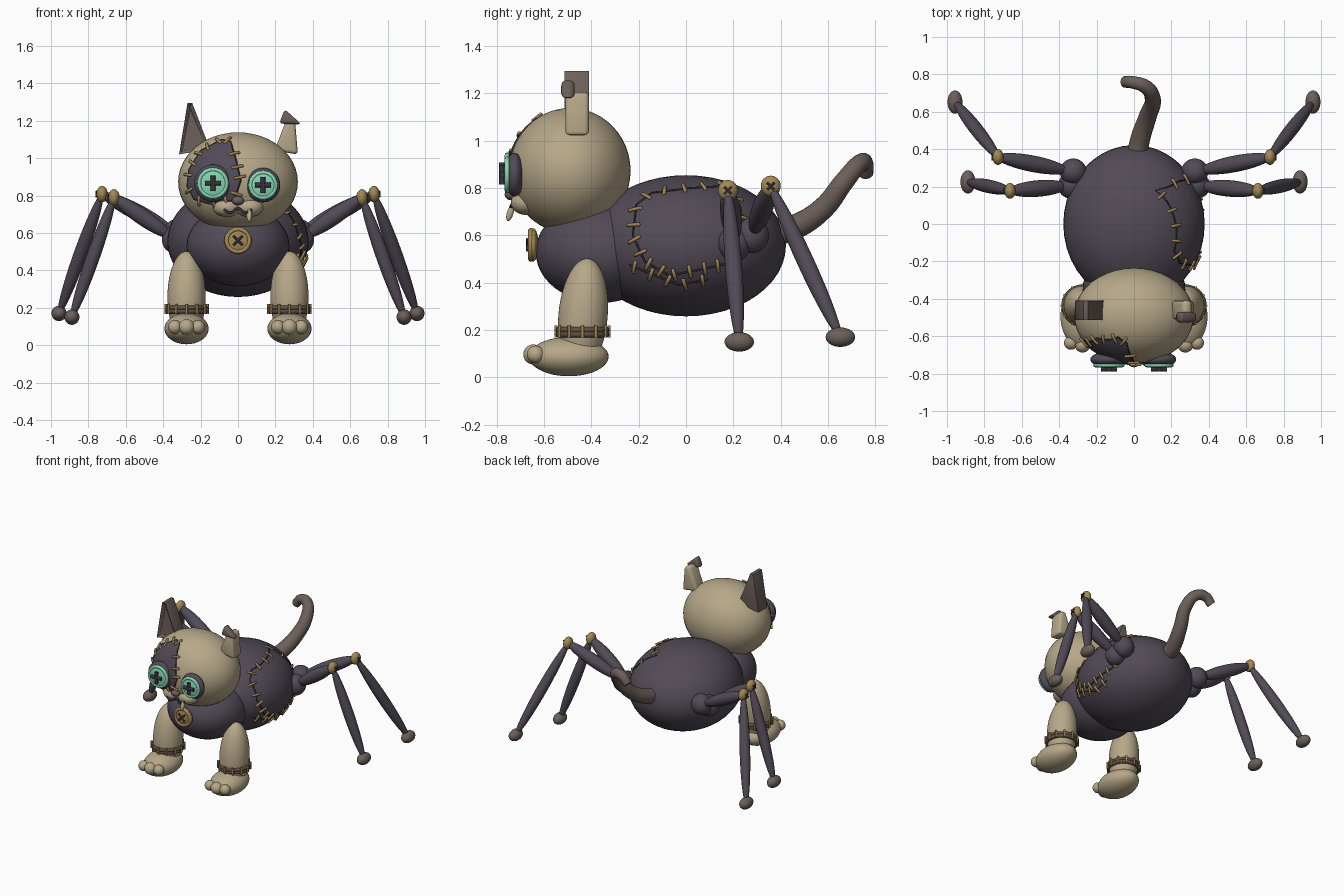
import bpy, bmesh, math
from mathutils import Vector, Matrix

if "Cube" in bpy.data.objects:
    bpy.data.objects.remove(bpy.data.objects["Cube"], do_unlink=True)


def material(name, rgb):
    m = bpy.data.materials.new(name)
    m.use_nodes = True
    m.diffuse_color = (*rgb, 1)
    m.node_tree.nodes["Principled BSDF"].inputs["Base Color"].default_value = (*rgb, 1)
    return m


CREAM = material("cream cloth", (.47, .39, .25))
PURPLE = material("purple cloth", (.085, .07, .095))
BROWN = material("brown felt", (.15, .115, .1))
GOLD = material("gold thread", (.37, .25, .09))
TEAL = material("teal button", (.24, .68, .45))
DARK = material("dark thread", (.04, .033, .045))
CUFF = material("cuff leather", (.12, .08, .055))


def finish(name, bm, mat, smooth=True):
    me = bpy.data.meshes.new(name)
    bm.to_mesh(me)
    bm.free()
    for p in me.polygons:
        p.use_smooth = smooth
    ob = bpy.data.objects.new(name, me)
    me.materials.append(mat)
    bpy.context.collection.objects.link(ob)
    return ob


def ball(name, c, r, mat, rot=Matrix.Identity(4), cuts=()):
    """Ellipsoid; cuts are (point, outward normal) planes trimming it."""
    bm = bmesh.new()
    m = Matrix.Translation(c) @ rot @ Matrix.Diagonal((*r, 1))
    bmesh.ops.create_uvsphere(bm, u_segments=40, v_segments=24, radius=1, matrix=m)
    for co, no in cuts:
        bmesh.ops.bisect_plane(bm, geom=bm.verts[:] + bm.edges[:] + bm.faces[:],
                               plane_co=co, plane_no=no, clear_outer=True)
    return finish(name, bm, mat)


def spindle(name, a, b, r, mat):
    a, b = Vector(a), Vector(b)
    rot = (b - a).to_track_quat('Z', 'Y').to_matrix().to_4x4()
    return ball(name, (a + b) / 2, (r, r, (b - a).length / 2 + .01), mat, rot)


def tubes(name, lines, r, mat, closed=False, taper=None, kind='POLY'):
    cu = bpy.data.curves.new(name, 'CURVE')
    cu.dimensions = '3D'
    cu.bevel_depth = r
    cu.bevel_resolution = 2 if taper is None else 6
    cu.use_fill_caps = True
    for pts in lines:
        s = cu.splines.new(kind)
        s.use_smooth = True
        if kind == 'BEZIER':
            s.bezier_points.add(len(pts) - 1)
            for i, (p, q) in enumerate(zip(s.bezier_points, pts)):
                p.co = q
                p.handle_left_type = p.handle_right_type = 'AUTO'
                p.radius = taper[i] if taper else 1
        else:
            s.points.add(len(pts) - 1)
            for p, q in zip(s.points, pts):
                p.co = (*q, 1)
        s.use_cyclic_u = closed
    cu.materials.append(mat)
    ob = bpy.data.objects.new(name, cu)
    bpy.context.collection.objects.link(ob)
    return ob


def circle(c, r, n=32, flat=False):
    """Points of a ring facing the front, or lying flat."""
    out = []
    for i in range(n):
        u, v = r * math.cos(math.tau * i / n), r * math.sin(math.tau * i / n)
        out.append(Vector(c) + Vector((u, v, 0) if flat else (u, 0, v)))
    return out


def seam(name, corners, place, normal, closed, step=.075):
    """Thread line on a surface with short stitches across it."""
    ends = corners + corners[:1] if closed else corners
    path, stitches = [], []
    for a, b in zip(ends, ends[1:]):
        a, b = Vector(a), Vector(b)
        n = max(1, round((b - a).length / step))
        for i in range(n * 3):
            p = place(a.lerp(b, i / n / 3))
            path.append(p)
            if i % 3 == 1:
                t = place(a.lerp(b, (i + 1) / n / 3)) - p
                side = t.cross(normal(p)).normalized() * .026
                up = normal(p) * .006
                stitches.append([p - side, p - side * .9 + up, p + side * .9 + up, p + side])
    tubes(name + "_line", [path], .004, DARK, closed)
    tubes(name + "_stitches", stitches, .008, GOLD)


def surface(c, r, axis, sign):
    """Projection onto an ellipsoid along one axis, and its normal."""
    c, r = Vector(c), Vector(r)
    o = [i for i in range(3) if i != axis]

    def place(q):
        k = sum(((q[j] - c[i]) / r[i]) ** 2 for j, i in enumerate(o))
        p = Vector((0, 0, 0))
        for j, i in enumerate(o):
            p[i] = q[j]
        p[axis] = c[axis] + sign * r[axis] * math.sqrt(max(0, 1 - k)) * 1.01
        return p

    def normal(p):
        return Vector([(p[i] - c[i]) / r[i] ** 2 for i in range(3)]).normalized()
    return place, normal


def panel(name, outline, y0, y1, mat, inset=0):
    """Soft-edged plate cut in the front plane, optionally hollowed."""
    bm = bmesh.new()
    f = bm.faces.new([bm.verts.new((x, y0, z)) for x, z in outline])
    ext = bmesh.ops.extrude_face_region(bm, geom=[f])["geom"]
    bmesh.ops.translate(bm, verts=[v for v in ext if isinstance(v, bmesh.types.BMVert)],
                        vec=(0, y1 - y0, 0))
    bmesh.ops.recalc_face_normals(bm, faces=bm.faces)
    if inset:
        bm.normal_update()
        front = min(bm.faces, key=lambda q: q.calc_center_median().y)
        bmesh.ops.inset_individual(bm, faces=[front], thickness=inset, depth=-.02)
    ob = finish(name, bm, mat)
    b = ob.modifiers.new("soft", 'BEVEL')
    b.width, b.segments = (.012 if inset else .018), 3
    return ob


# Body, chest and head
BODY_C, BODY_R = (0, 0, .556), (.378, .422, .298)
HEAD_C, HEAD_R = (0, -.49, .873), (.32, .256, .265)
ball("body", BODY_C, BODY_R, PURPLE)
ball("chest", (0, -.36, .53), (.275, .275, .215), PURPLE)
ball("head", HEAD_C, HEAD_R, CREAM)

# Stitched side patch
place, normal = surface(BODY_C, BODY_R, 0, 1)
seam("side_patch", [(.18, .81), (.02, .8), (-.145, .78), (-.21, .73), (-.225, .6), (-.175, .49),
                    (-.07, .43), (.06, .455), (.17, .48), (.25, .58), (.23, .72)], place, normal, True)
seam("belly_seam", [(-.24, .475), (-.03, .39), (.12, .42)], place, normal, False)

# Eye patch trimmed out of a slightly larger head shell
outline = [(-.085, 1.1), (-.2, 1.04), (-.262, .94), (-.272, .85), (-.235, .78), (-.15, .755),
           (-.02, .775), (.015, .88), (-.01, .99), (-.04, 1.09)]
cuts = [((0, HEAD_C[1], 0), (0, 1, 0))]
for (ax, az), (bx, bz) in zip(outline, outline[1:] + outline[:1]):
    cuts.append(((ax, 0, az), (bz - az, 0, ax - bx)))
ball("eye_patch", HEAD_C, [r * 1.012 for r in HEAD_R], PURPLE, cuts=cuts)
place, normal = surface(HEAD_C, HEAD_R, 1, -1)
seam("eye_patch", outline, place, normal, True)

# Button eyes
for side, x, z, r in (("right", -.134, .866, .1), ("left", .134, .856, .092)):
    ball(side + "_eye_socket", (x, -.724, z), (r, .042, r), PURPLE)
    ball(side + "_eye_button", (x, -.75, z), (r * .82, .02, r * .82), TEAL)
    tubes(side + "_eye_rim", [circle((x, -.755, z), r * .73)], .011, TEAL, True)
    tubes(side + "_eye_cross", [[(x - .042, -.776, z), (x + .042, -.776, z)],
                                [(x, -.776, z - .042), (x, -.776, z + .042)]], .013, DARK)

# Muzzle, nose, mouth and fang
for s in (-1, 1):
    ball("muzzle", (s * .06, -.675, .738), (.075, .065, .052), CREAM)
ball("nose", (0, -.74, .773), (.032, .026, .024), BROWN)
tubes("mouth", [[(-.075, -.735, .725), (-.04, -.745, .708), (0, -.735, .73),
                 (.04, -.745, .708), (.075, -.735, .725)]], .007, DARK, kind='BEZIER')
spindle("fang", (.06, -.735, .72), (.06, -.75, .67), .014, CREAM)

# Upright ear and folded ear
panel("right_ear", [(-.315, 1.02), (-.15, 1.05), (-.245, 1.295), (-.27, 1.295)],
      -.515, -.41, BROWN, .025)
panel("left_ear", [(.195, 1.04), (.32, 1.02), (.305, 1.2), (.26, 1.21)], -.51, -.41, CREAM)
panel("left_ear_flap", [(.22, 1.185), (.34, 1.18), (.25, 1.262)], -.527, -.47, BROWN)

# Chest button
B = Vector((0, -.645, .56))
ball("chest_button", B, (.074, .022, .07), GOLD)
tubes("chest_button_rim", [circle(B - Vector((0, .01, 0)), .06)], .012, GOLD, True)
tubes("chest_button_thread", [[B + Vector((-.025, -.024, s * .025)), B + Vector((.025, -.024, -s * .025))]
                              for s in (-1, 1)], .006, DARK)

# Front legs with cuffs, paws and toes; rear jointed legs
for s, side in ((-1, "right"), (1, "left")):
    x = s * .275
    ball(side + "_front_leg", (x, -.435, .26), (.102, .104, .243), CREAM,
         Matrix.Rotation(math.radians(-5), 4, 'X'))
    ball(side + "_paw", (x, -.495, .088), (.118, .168, .083), CREAM)
    for dx, r in ((-.062, .037), (0, .042), (.062, .037)):
        ball(side + "_toe", (x + dx, -.635 - (r - .037) * 2, .097), (r, r, r), CREAM)
    c = Vector((x, -.437, .19))
    tubes(side + "_cuff", [circle(c + Vector((0, 0, dz)), .1, flat=True) for dz in (-.008, .01)],
          .014, CUFF, True)
    tubes(side + "_cuff_stitches", [[p - Vector((0, 0, .022)), p + Vector((0, 0, .03))]
                                    for p in circle(c, .112, 12, True)], .007, GOLD)
    for tag, hip, knee, foot in (("middle", (.335, .205, .565), (.663, .177, .79), (.888, .225, .15)),
                                 ("rear", (.325, .28, .6), (.727, .358, .808), (.957, .652, .17))):
        hip, knee, foot = (Vector((s * p[0], p[1], p[2])) for p in (hip, knee, foot))
        name = f"{side}_{tag}_"
        ball(name + "hip", hip, (.072, .07, .075), PURPLE)
        spindle(name + "upper_leg", hip.lerp(knee, .08), knee, .044, PURPLE)
        spindle(name + "lower_leg", knee, foot, .036, PURPLE)
        ball(name + "foot", foot, (.04, .062, .041), BROWN)
        ball(name + "knee_button", knee, (.03, .042, .044), GOLD)
        tubes(name + "knee_thread", [[knee + Vector((s * .03, -.015, d * .015)),
                                      knee + Vector((s * .03, .015, -d * .015))] for d in (-1, 1)],
              .005, DARK)

# Curled tail
tubes("tail", [[(.01, .34, .6), (.035, .46, .635), (.075, .58, .715), (.1, .67, .83),
                (.06, .735, .905), (-.005, .757, .905), (-.05, .76, .86)]], .05, BROWN,
      taper=[1.1, 1.05, .95, .85, .75, .68, .62], kind='BEZIER')
